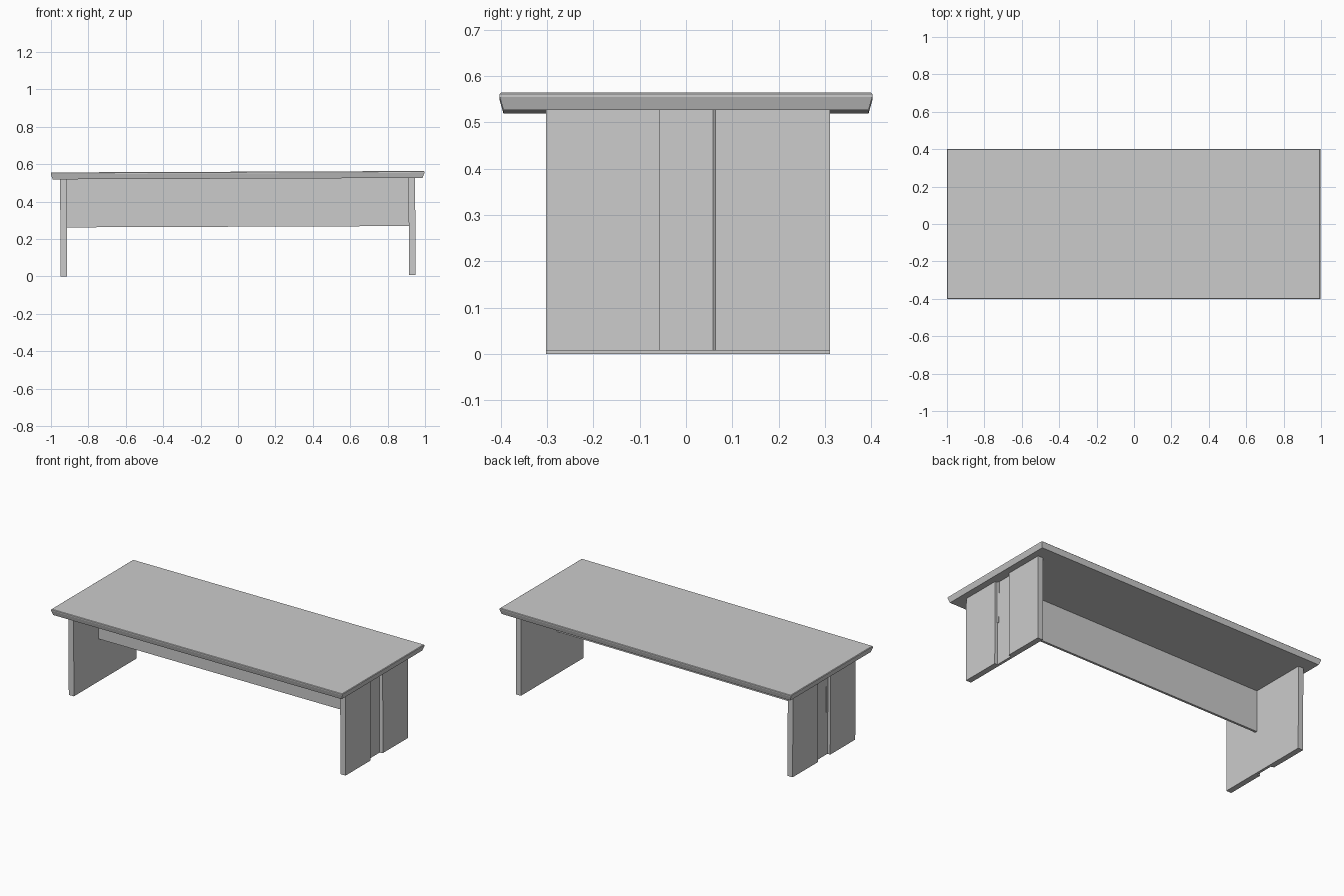
import bpy, bmesh
from mathutils import Matrix

if "Cube" in bpy.data.objects:
    bpy.data.objects.remove(bpy.data.objects["Cube"])

# The whole desk leans very slightly: right end a touch higher
TILT = Matrix.Translation((0, 0, 0.004)) @ Matrix.Rotation(-0.0038, 4, 'Y')


def loft(name, rings):
    """Closed flat-faced solid through a stack of matching rings."""
    bm = bmesh.new()
    loops = [[bm.verts.new(p) for p in ring] for ring in rings]
    n = len(loops[0])
    for a, b in zip(loops, loops[1:]):
        for i in range(n):
            j = (i + 1) % n
            bm.faces.new((a[i], a[j], b[j], b[i]))
    bm.faces.new(loops[0])
    bm.faces.new(loops[-1])
    bmesh.ops.recalc_face_normals(bm, faces=bm.faces[:])
    mesh = bpy.data.meshes.new(name)
    bm.to_mesh(mesh)
    bm.free()
    mesh.transform(TILT)
    obj = bpy.data.objects.new(name, mesh)
    bpy.context.collection.objects.link(obj)
    return obj


def rect(x, y, z, cy=0.0):
    return [(-x, cy - y, z), (x, cy - y, z), (x, cy + y, z), (-x, cy + y, z)]


# Table top: underside drawn in, crisp rim, softened upper edge
loft("table_top", [rect(0.989, 0.394, 0.519), rect(0.999, 0.402, 0.547),
                   rect(0.999, 0.402, 0.553), rect(0.995, 0.399, 0.556)])

# Slab legs with a vertical recess down the outer face
leg_outline = [(0.914, -0.302), (0.949, -0.302), (0.949, -0.057), (0.930, -0.057),
               (0.930, 0.058), (0.949, 0.064), (0.949, 0.311), (0.914, 0.311)]
for side, label in ((-1, "left"), (1, "right")):
    loft(label + "_leg", [[(side * x, y, z) for x, y in leg_outline]
                          for z in (0.0, 0.521)])

# Modesty panel between the legs, its ends showing in the recesses
loft("modesty_panel", [rect(0.933, 0.007, 0.262, -0.05),
                       rect(0.933, 0.007, 0.521, -0.05)])
